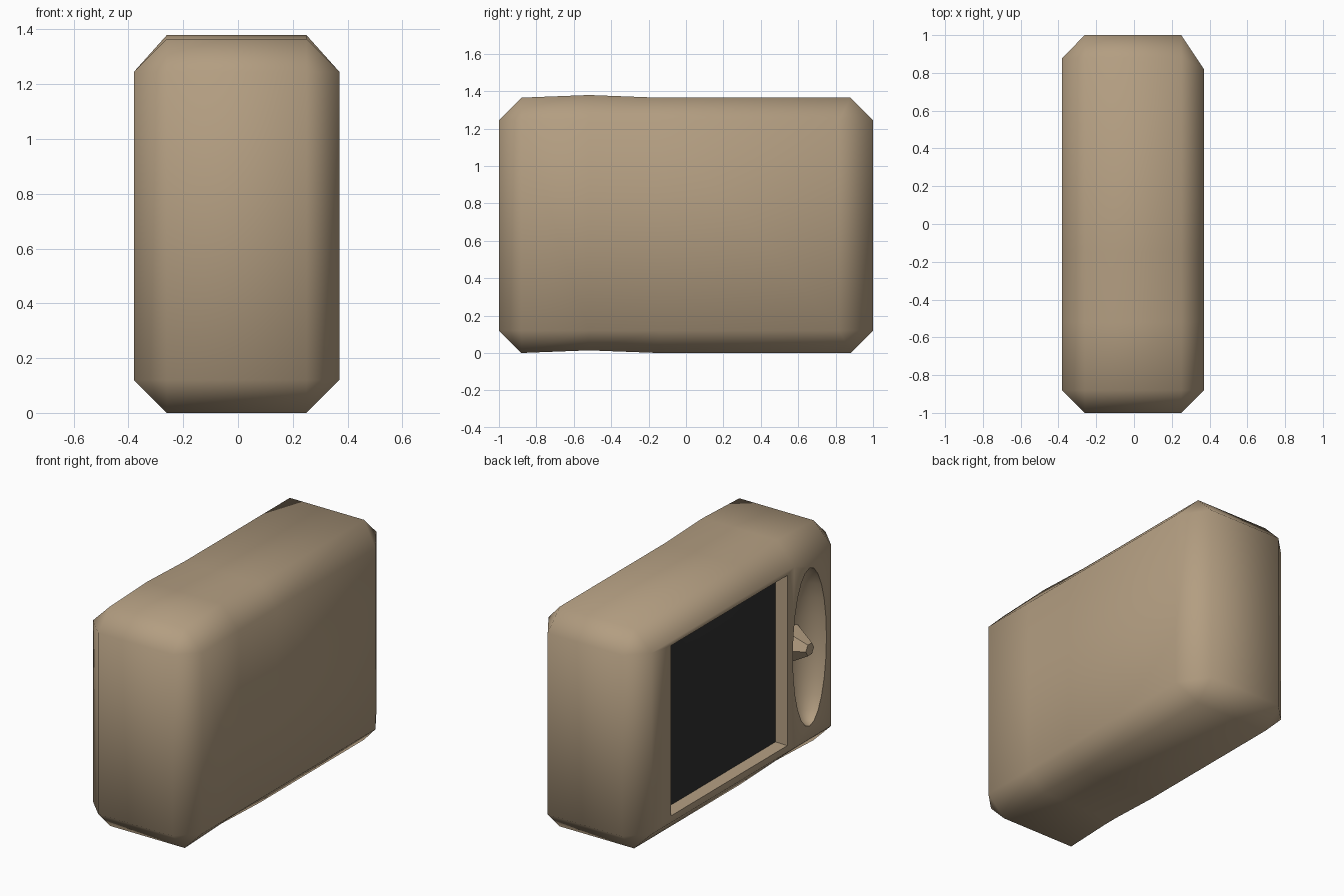
import bpy, bmesh, math
from mathutils import Matrix

if "Cube" in bpy.data.objects:
    bpy.data.objects.remove(bpy.data.objects["Cube"])


def material(name, rgb):
    m = bpy.data.materials.new(name)
    m.diffuse_color = (*rgb, 1)
    m.use_nodes = True
    m.node_tree.nodes["Principled BSDF"].inputs["Base Color"].default_value = m.diffuse_color
    return m


TAN = material("tan_casing", (0.45, 0.34, 0.22))
DARK = material("dark_glass", (0.03, 0.03, 0.03))


def make(name, bm, mat):
    bmesh.ops.recalc_face_normals(bm, faces=bm.faces[:])
    me = bpy.data.meshes.new(name)
    bm.to_mesh(me)
    bm.free()
    ob = bpy.data.objects.new(name, me)
    me.materials.append(mat)
    bpy.context.collection.objects.link(ob)
    return ob


def activate(ob):
    bpy.ops.object.select_all(action='DESELECT')
    ob.select_set(True)
    bpy.context.view_layer.objects.active = ob


def smooth(ob, angle):
    activate(ob)
    bpy.ops.object.shade_smooth_by_angle(angle=math.radians(angle))


def box(lo, hi):
    bm = bmesh.new()
    bmesh.ops.create_cube(bm, size=1)
    for v in bm.verts:
        v.co = [(a + b) / 2 + c * (b - a) for a, b, c in zip(lo, hi, v.co)]
    return bm


def cut(target, cutter):
    cutter.hide_render = True
    activate(target)
    mod = target.modifiers.new("cut", 'BOOLEAN')
    mod.operation = 'DIFFERENCE'
    mod.solver = 'EXACT'
    mod.object = cutter
    bpy.ops.object.modifier_apply(modifier=mod.name)
    bpy.data.objects.remove(cutter)


# Chamfered casing, slightly raised near the control end
bm = box((-0.38, -1, 0), (0.37, 1, 1.365))
bmesh.ops.bevel(bm, geom=bm.edges[:], offset=0.12, segments=1, affect='EDGES')
for v in bm.verts:
    if v.co.x > 0.3 and v.co.y > 0.8:
        v.co.y = 0.82
for y in (-0.15, -0.52):
    bmesh.ops.bisect_plane(bm, geom=bm.verts[:] + bm.edges[:] + bm.faces[:],
                           plane_co=(0, y, 0), plane_no=(0, 1, 0))
for v in bm.verts:
    if abs(v.co.y + 0.52) < 0.01 and (v.co.z > 1.3 or v.co.z < 0.05):
        v.co.z += 0.014
casing = make("casing", bm, TAN)

# Screen opening, flared towards the outside
bm = box((-0.45, -0.44, 0.17), (-0.29, 0.68, 1.21))
for v in bm.verts:
    if v.co.x < -0.4:
        v.co.y += 0.02 if v.co.y > 0 else -0.02
        v.co.z += 0.015 if v.co.z > 0.6 else -0.015
cut(casing, make("screen_cutter", bm, TAN))

# Oval scoop for the control panel
bm = bmesh.new()
bmesh.ops.create_uvsphere(bm, u_segments=20, v_segments=12, radius=1)
bmesh.ops.transform(bm, verts=bm.verts[:], matrix=Matrix.Translation((-0.38, -0.67, 0.69))
                    @ Matrix.Diagonal((0.15, 0.165, 0.49, 1)))
cut(casing, make("scoop_cutter", bm, TAN))
smooth(casing, 50)

# Gently bulging screen glass
bm = bmesh.new()
bmesh.ops.create_grid(bm, x_segments=10, y_segments=10, size=1)
for v in bm.verts:
    u, w = v.co.x, v.co.y
    v.co = (-0.305 - 0.035 * (1 - u ** 4) * (1 - w ** 4), 0.12 + 0.565 * u, 0.69 + 0.525 * w)
bmesh.ops.reverse_faces(bm, faces=bm.faces[:])
screen = make("screen", bm, DARK)
if screen.data.polygons[0].normal.x > 0:
    screen.data.flip_normals()
smooth(screen, 60)

# Faceted central knob sitting inside the scoop
bm = bmesh.new()
bmesh.ops.create_cone(bm, cap_ends=True, segments=6, radius1=0.13, radius2=0.04, depth=0.15,
                      matrix=Matrix.Translation((-0.3, -0.68, 0.67))
                      @ Matrix.Rotation(-math.pi / 2, 4, 'Y'))
knob = make("control_knob", bm, TAN)
smooth(knob, 50)
